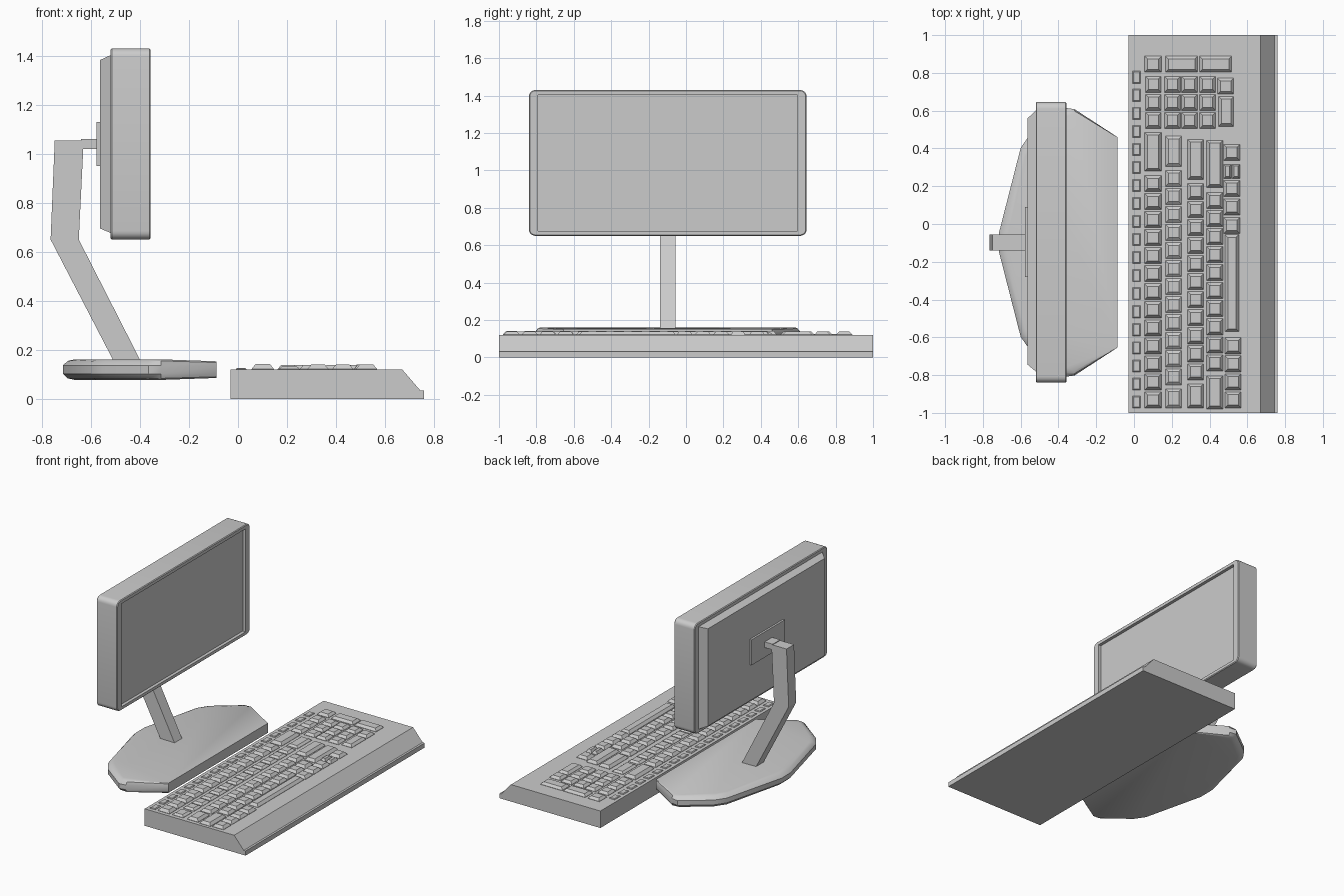
import bpy, bmesh
from mathutils import Vector

if "Cube" in bpy.data.objects:
    bpy.data.objects.remove(bpy.data.objects["Cube"])

MID_Y = -0.097  # symmetry line of the monitor and its stand


def finish(bm, name, smooth=None):
    bmesh.ops.recalc_face_normals(bm, faces=bm.faces)
    mesh = bpy.data.meshes.new(name)
    bm.to_mesh(mesh)
    bm.free()
    ob = bpy.data.objects.new(name, mesh)
    bpy.context.collection.objects.link(ob)
    if smooth:
        bpy.ops.object.select_all(action='DESELECT')
        ob.select_set(True)
        bpy.context.view_layer.objects.active = ob
        bpy.ops.object.shade_smooth_by_angle(angle=smooth)
    return ob


def loft(bm, rings):
    """Skin a list of point rings and cap both ends."""
    loops = [[bm.verts.new(p) for p in ring] for ring in rings]
    n = len(loops[0])
    for a, b in zip(loops, loops[1:]):
        for i in range(n):
            j = (i + 1) % n
            bm.faces.new((a[i], a[j], b[j], b[i]))
    bm.faces.new(loops[0][::-1])
    bm.faces.new(loops[-1])


def side_prism(name, profile, y0, y1):
    """Extrude an x-z profile along y."""
    bm = bmesh.new()
    loft(bm, [[(x, y, z) for x, z in profile] for y in (y0, y1)])
    return finish(bm, name)


def yz_rect(x, y0, y1, z0, z1):
    return [(x, y0, z0), (x, y1, z0), (x, y1, z1), (x, y0, z1)]


def yz_block(name, a, b):
    bm = bmesh.new()
    loft(bm, [yz_rect(*a), yz_rect(*b)])
    return finish(bm, name)


# Keyboard case with sloped front edge and lip
side_prism("keyboard_case", [(-0.03, 0), (-0.03, 0.12), (0.67, 0.12), (0.745, 0.033),
                             (0.76, 0.033), (0.76, 0)], -1, 1)


# Key caps: tapered blocks given by (x0, x1, y0, y1)
def make_keys(name, keys, top=0.14, inset=0.015):
    bm = bmesh.new()
    for x0, x1, y0, y1 in keys:
        rings = []
        for z, d in ((0.118, 0), (0.122, 0), (top, min(inset, (x1 - x0) * 0.25))):
            rings.append([(x0 + d, y0 + d, z), (x1 - d, y0 + d, z),
                          (x1 - d, y1 - d, z), (x0 + d, y1 - d, z)])
        loft(bm, rings)
    return finish(bm, name)


def run(x0, x1, first_top, count, size=0.085, pitch=0.0955):
    return [(x0, x1, first_top - i * pitch - size, first_top - i * pitch) for i in range(count)]


make_keys("function_keys", run(-0.008, 0.034, 0.809, 19, 0.064), 0.126, 0.005)
make_keys("number_row_keys", [(0.056, 0.146, 0.28, 0.485)] + run(0.056, 0.146, 0.257, 13), 0.141)
make_keys("upper_row_keys", [(0.167, 0.252, 0.305, 0.465), (0.167, 0.252, -0.973, -0.873)]
          + run(0.167, 0.252, 0.284, 12), 0.134)
make_keys("home_row_keys", [(0.284, 0.369, 0.236, 0.448), (0.284, 0.369, -0.973, -0.846)]
          + run(0.284, 0.369, 0.215, 11))
make_keys("lower_row_keys", [(0.385, 0.47, 0.194, 0.443), (0.385, 0.47, -0.979, -0.804)]
          + run(0.385, 0.47, 0.167, 10))
make_keys("bottom_row_keys", [(0.475, 0.56, 0.337, 0.422), (0.475, 0.516, 0.241, 0.316),
                              (0.519, 0.56, 0.241, 0.316)]
          + run(0.475, 0.56, 0.231, 3, pitch=0.098) + run(0.482, 0.567, -0.602, 4))
make_keys("space_bar", [(0.482, 0.555, -0.57, -0.056)])
pad = [(0.056, 0.146, 0.804, 0.889), (0.167, 0.337, 0.804, 0.889), (0.347, 0.517, 0.804, 0.889),
       (0.443, 0.528, 0.687, 0.772), (0.448, 0.528, 0.517, 0.676)]
for x in (0.061, 0.162, 0.252, 0.348):
    pad += run(x, x + 0.083, 0.782, 3)
make_keys("number_pad_keys", pad, 0.138)

# Monitor housing: recessed screen, rounded corners, thin rim bevel
bm = bmesh.new()
XB, XF = -0.52, -0.357
loft(bm, [yz_rect(XB, -0.84, 0.645, 0.65, 1.43), yz_rect(XF, -0.84, 0.645, 0.65, 1.43)])
bmesh.ops.recalc_face_normals(bm, faces=bm.faces)
front = next(f for f in bm.faces if f.normal.x > 0.9)
bmesh.ops.inset_region(bm, faces=[front], thickness=0.02)
front = next(f for f in bm.faces if f.normal.x > 0.9 and all(abs(v.co.z - 1.04) < 0.38 for v in f.verts))
for v in front.verts:
    v.co = (XF, 0.595 if v.co.y > MID_Y else -0.79, 1.403 if v.co.z > 1.04 else 0.675)
screen = bmesh.ops.extrude_discrete_faces(bm, faces=[front])['faces'][0]
for v in screen.verts:
    v.co.x -= 0.022


def outer(v):
    return abs(v.co.y - MID_Y) > 0.70 or abs(v.co.z - 1.04) > 0.37


corners = [e for e in bm.edges if abs(e.verts[0].co.x - e.verts[1].co.x) > 0.1]
bmesh.ops.bevel(bm, geom=corners, offset=0.035, segments=5, profile=0.5, affect='EDGES')
bm.normal_update()
rim = [e for e in bm.edges if len(e.link_faces) == 2 and all(outer(v) for v in e.verts)
       and abs(e.verts[0].co.x - e.verts[1].co.x) < 1e-5
       and sorted(round(abs(f.normal.x)) for f in e.link_faces) == [0, 1]]
rim = [e for e in rim if not all(abs(v.co.y - MID_Y) < 0.695 and abs(v.co.z - 1.04) < 0.366
                                 for v in e.verts)]
bmesh.ops.bevel(bm, geom=rim, offset=0.005, segments=1, affect='EDGES')
finish(bm, "monitor_housing", 0.6)

# Tapered back cover, mounting plate and knuckle
yz_block("back_cover", (-0.515, -0.785, 0.605, 0.675, 1.405), (-0.563, -0.745, 0.56, 0.695, 1.383))
yz_block("mount_plate", (-0.56, -0.28, 0.09, 0.95, 1.13), (-0.577, -0.28, 0.09, 0.95, 1.13))
yz_block("mount_knuckle", (-0.57, -0.139, -0.055, 1.02, 1.06), (-0.64, -0.139, -0.055, 1.02, 1.06))

# Bent stand arm
side_prism("stand_arm", [(-0.748, 1.055), (-0.765, 0.65), (-0.49, 0.12), (-0.38, 0.12),
                         (-0.65, 0.65), (-0.63, 1.055)], -0.139, -0.055)

# Stand base: half outline mirrored, rounded along the rear rim
half = [(-0.087, 0.557), (-0.315, 0.705), (-0.365, 0.712), (-0.55, 0.572), (-0.60, 0.50), (-0.715, 0.05)]
outline = half + [(x, -y) for x, y in half[::-1]]
bm = bmesh.new()
rings = []
for t, d in ((-1, 0.05), (-0.85, 0.02), (-0.4, 0), (0.4, 0), (0.85, 0.02), (1, 0.05)):
    ring = []
    for x, y in outline:
        p = Vector((x, y))
        if x < -0.2:
            p -= (p - Vector((-0.32, 0))).normalized() * d * (0.5 if x > -0.33 else 1)
        ring.append((p.x, p.y + MID_Y, 0.119 + t * (0.034 if x > -0.2 else 0.042)))
    rings.append(ring)
loft(bm, rings)
finish(bm, "stand_base", 0.6)
